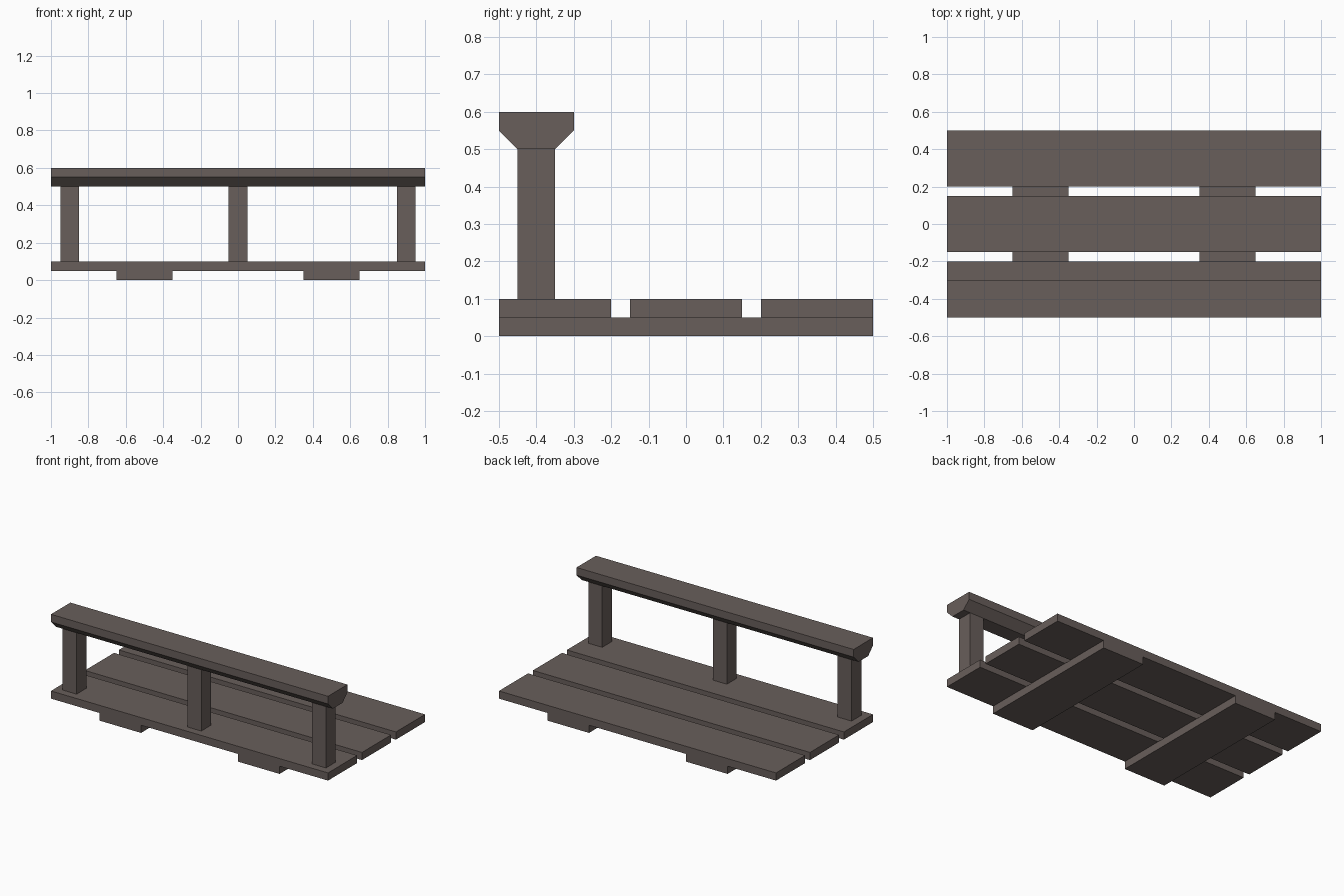
import bpy
import bmesh

default = bpy.data.objects.get("Cube")
if default:
    bpy.data.objects.remove(default, do_unlink=True)

# Weathered wood material
COLOR = (0.14, 0.113, 0.104, 1.0)
wood = bpy.data.materials.new("weathered_brown_wood")
wood.use_nodes = True
wood.diffuse_color = COLOR
wood.node_tree.nodes["Principled BSDF"].inputs["Base Color"].default_value = COLOR


def extrude_x(name, profile, x_center, length):
    """Extrude a closed (y, z) profile along x."""
    bm = bmesh.new()
    start = [bm.verts.new((x_center - length / 2, y, z)) for y, z in profile]
    face = bm.faces.new(start)
    result = bmesh.ops.extrude_face_region(bm, geom=[face])
    moved = [v for v in result["geom"] if isinstance(v, bmesh.types.BMVert)]
    bmesh.ops.translate(bm, verts=moved, vec=(length, 0, 0))
    bmesh.ops.recalc_face_normals(bm, faces=bm.faces)
    mesh = bpy.data.meshes.new(name)
    bm.to_mesh(mesh)
    bm.free()
    mesh.materials.append(wood)
    obj = bpy.data.objects.new(name, mesh)
    bpy.context.collection.objects.link(obj)
    return obj


def box(name, x_center, length, y0, y1, z0, z1):
    return extrude_x(name, [(y0, z0), (y1, z0), (y1, z1), (y0, z1)], x_center, length)


# Cross beams under the deck
for side, x in (("right", -0.5), ("left", 0.5)):
    box(f"cross_beam_{side}", x, 0.3, -0.5, 0.5, 0.0, 0.05)

# Deck planks
for place, y in (("front", -0.35), ("middle", 0.0), ("back", 0.35)):
    box(f"deck_plank_{place}", 0, 2.0, y - 0.15, y + 0.15, 0.05, 0.1)

# Railing posts
for place, x in (("right", -0.9), ("middle", 0.0), ("left", 0.9)):
    box(f"railing_post_{place}", x, 0.1, -0.45, -0.35, 0.1, 0.5)

# Handrail with chamfered underside
rail = [(-0.45, 0.5), (-0.35, 0.5), (-0.3, 0.55), (-0.3, 0.6), (-0.5, 0.6), (-0.5, 0.55)]
extrude_x("handrail", rail, 0, 2.0)
